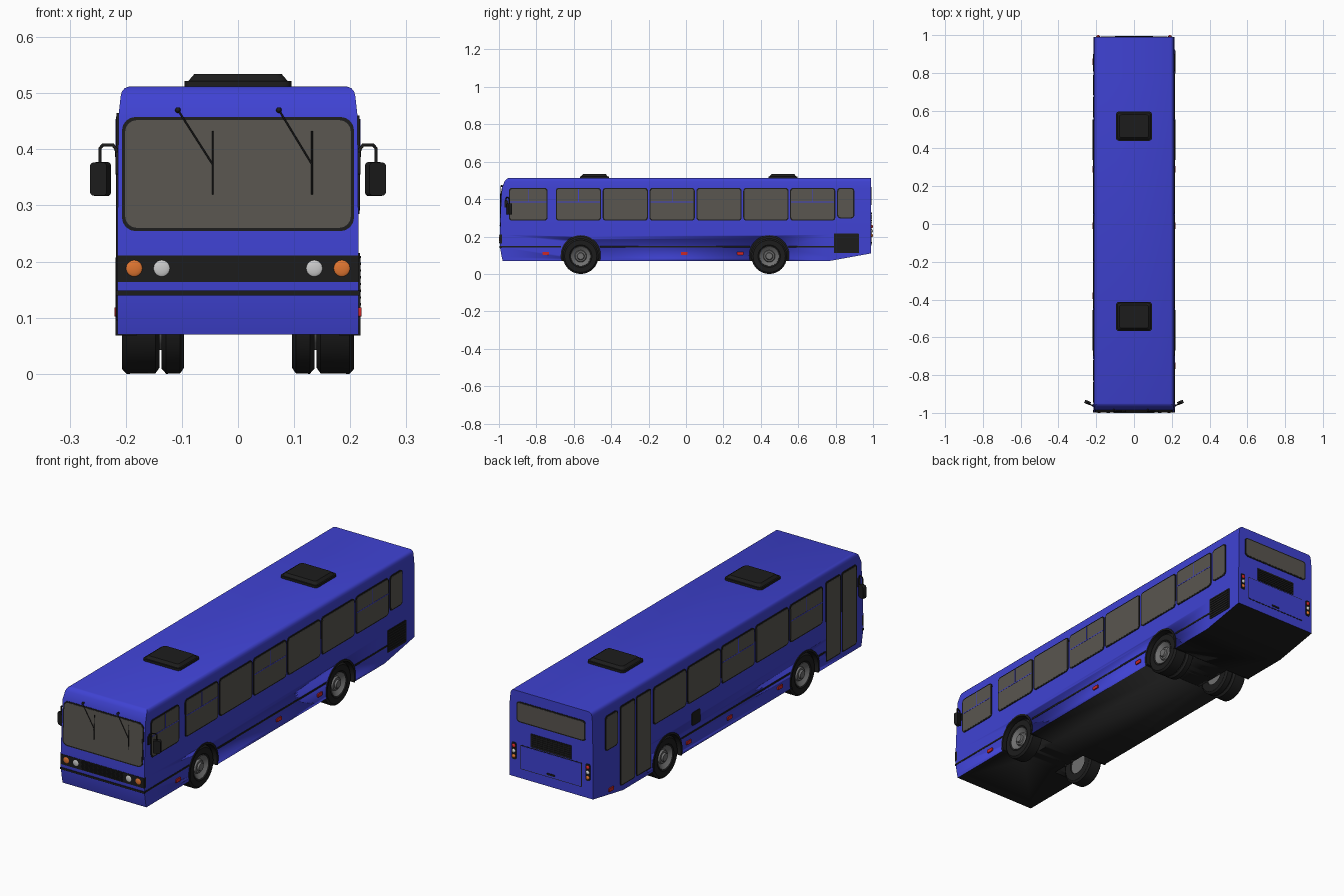
import bpy, bmesh, math
from mathutils import Vector, Matrix

if "Cube" in bpy.data.objects:
    bpy.data.objects.remove(bpy.data.objects["Cube"])

def mat(name, r, g, b):
    m = bpy.data.materials.new(name)
    m.diffuse_color = (r, g, b, 1)
    m.use_nodes = True
    m.node_tree.nodes["Principled BSDF"].inputs["Base Color"].default_value = m.diffuse_color
    return m

BLUE = mat("blue_paint", .05, .055, .65)
BLACK = mat("black_rubber", .012, .012, .012)
GLASS = mat("tinted_glass", .1, .092, .08)
STEEL = mat("steel", .16, .16, .16)
WHITE = mat("white_lens", .6, .6, .6)
ORANGE = mat("orange_lens", .75, .18, .03)
RED = mat("red_lens", .6, .02, .02)

def make(name, bm, *mats):
    bmesh.ops.recalc_face_normals(bm, faces=bm.faces)
    me = bpy.data.meshes.new(name)
    bm.to_mesh(me)
    bm.free()
    for m in mats:
        me.materials.append(m)
    ob = bpy.data.objects.new(name, me)
    bpy.context.collection.objects.link(ob)
    bpy.ops.object.select_all(action='DESELECT')
    ob.select_set(True)
    bpy.context.view_layer.objects.active = ob
    bpy.ops.object.shade_smooth_by_angle(angle=math.radians(32))
    return ob

X, Y, Z = Vector((1, 0, 0)), Vector((0, 1, 0)), Vector((0, 0, 1))

def panel(name, c, u, v, w, h, r, m, d=.002, back=.01, inset=0):
    """Rounded rectangle on the plane u, v, standing d proud of its centre."""
    u, v, c = Vector(u).normalized(), Vector(v).normalized(), Vector(c)
    n = u.cross(v)
    bm = bmesh.new()
    rings = []
    for depth, ins in ((-back, 0), (d, inset)):
        ring = []
        for k, (sx, sy) in enumerate(((1, 1), (-1, 1), (-1, -1), (1, -1))):
            for j in range(5 if r else 1):
                a = math.pi / 2 * (k + j / 4)
                p = sx * (w/2 - r - ins) + r * math.cos(a) * (r > 0)
                q = sy * (h/2 - r - ins) + r * math.sin(a) * (r > 0)
                ring.append(bm.verts.new(c + u*p + v*q + n*depth))
        rings.append(ring)
        bm.faces.new(ring)
    a, b = rings
    for i in range(len(a)):
        j = (i + 1) % len(a)
        bm.faces.new((a[i], a[j], b[j], b[i]))
    return make(name, bm, m)

def side(name, s, y0, y1, z0, z1, r, m, d=.002):
    return panel(name, (s * .2145, (y0+y1)/2, (z0+z1)/2), s * Y, Z, y1-y0, z1-z0, r, m, d)

def window(name, s, y0, y1, z0, z1, r=.016, slider=False):
    side(name + "_seal", s, y0, y1, z0, z1, r, BLACK)
    e = .006
    side(name + "_glass", s, y0+e, y1-e, z0+e, z1-e, r-.004, GLASS, .0028)
    if slider:
        ym = (y0 + y1) / 2
        side(name + "_vent_rail", s, y0+e, y1-e, .383, .387, 0, BLUE, .0036)
        side(name + "_vent_post", s, ym-.002, ym+.002, .387, z1-e, 0, BLUE, .0036)

def lathe(name, prof, s, y, z, m, n=40):
    """Revolve (x, radius) points about a cross-axle."""
    bm = bmesh.new()
    vs = [bm.verts.new((s*x, y, z + r)) for x, r in prof]
    es = [bm.edges.new(p) for p in zip(vs, vs[1:])]
    bmesh.ops.spin(bm, geom=vs + es, cent=(0, y, z), axis=X, angle=2*math.pi, steps=n)
    bmesh.ops.remove_doubles(bm, verts=bm.verts, dist=1e-5)
    return make(name, bm, m)

def dome(name, c, r, m, depth):
    bm = bmesh.new()
    bmesh.ops.create_uvsphere(bm, u_segments=24, v_segments=12, radius=1,
        matrix=Matrix.Translation(c) @ Matrix.Diagonal((r, depth, r, 1)))
    make(name, bm, m)

def rod(name, pts, r):
    cu = bpy.data.curves.new(name, 'CURVE')
    cu.dimensions, cu.bevel_depth, cu.bevel_resolution, cu.use_fill_caps = '3D', r, 2, True
    sp = cu.splines.new('POLY')
    sp.points.add(len(pts) - 1)
    for p, co in zip(sp.points, pts):
        p.co = (*co, 1)
    cu.materials.append(BLACK)
    bpy.context.collection.objects.link(bpy.data.objects.new(name, cu))

# Body shell: half width, height and front y per level, lofted to the rear
levels = [(.215, .07, -.98), (.215, .09, -.985), (.215, .145, -.995), (.215, .21, -.995),
          (.213, .46, -.984), (.209, .495, -.97), (.207, .503, -.964), (.202, .509, -.956), (.194, .512, -.95)]
n = len(levels)
bm = bmesh.new()
rings = []
for st in range(3):
    ring = []
    for s, lv in ((1, levels), (-1, levels[::-1])):
        for x, z, yf in lv:
            if st == 2:
                z = {.07: .11, .09: .125}.get(z, z)
            ring.append(bm.verts.new((s*x, (yf, .77, .99)[st], z)))
    rings.append(ring)
for a, b in zip(rings, rings[1:]):
    for i in range(2*n):
        j = (i + 1) % (2*n)
        bm.faces.new((a[i], a[j], b[j], b[i]))
for ring in (rings[0], rings[2]):
    for i in range(n - 1):
        bm.faces.new((ring[i], ring[i+1], ring[2*n-2-i], ring[2*n-1-i]))
bm.normal_update()
body = make("body_shell", bm, BLUE, BLACK)
for p in body.data.polygons:
    if p.normal.z < -.9:
        p.material_index = 1

# Wheel wells cut out of the body
WHEELS = (("front", -.563), ("rear", .445))
for tag, y in WHEELS:
    for s in (1, -1):
        cut = lathe("well_cutter", [(.09, 0), (.09, .102), (.3, .102), (.3, 0)], s, y, .1, BLUE)
        cut.data.materials.append(BLACK)
        for p in cut.data.polygons:
            p.material_index = 1
        cut.hide_render = True
        md = body.modifiers.new("well", 'BOOLEAN')
        md.operation, md.solver, md.object = 'DIFFERENCE', 'EXACT', cut
        bpy.context.view_layer.objects.active = body
        bpy.ops.object.modifier_apply(modifier=md.name)
        bpy.data.objects.remove(cut)

# Wheels and arch trims
for tag, y in WHEELS:
    for s in (1, -1):
        nm = f"{tag}_{'right' if s > 0 else 'left'}"
        inner = .14
        for k, (x0, x1) in enumerate([(.14, .207)] + ([(.096, .136)] if tag == "rear" else [])):
            lathe(f"{nm}_tyre_{k}", [(x0, .05), (x0, .084), (x0+.007, .094), (x1-.008, .095),
                  (x1, .086), (x1, .06), (x1-.006, .052)], s, y, .095, BLACK)
            inner = x0
        lathe(nm + "_hub", [(inner+.008, 0), (inner+.008, .052), (.2, .054), (.204, .052), (.198, .045),
              (.19, .032), (.197, .028), (.198, .02), (.206, .017), (.206, 0)], s, y, .095, STEEL)
        bm = bmesh.new()
        prev = None
        for i in range(29):
            a = math.radians(-17 + 214 * i / 28)
            cur = [bm.verts.new((s*x, y + r*math.cos(a), .1 + r*math.sin(a)))
                   for x, r in ((.18, .098), (.2185, .098), (.2185, .107), (.18, .107))]
            if prev:
                for j in range(4):
                    bm.faces.new((prev[j], prev[(j+1) % 4], cur[(j+1) % 4], cur[j]))
            else:
                bm.faces.new(cur)
            prev = cur
        bm.faces.new(prev)
        make(nm + "_arch", bm, BLACK)

# Side windows
for s, tag in ((1, "right"), (-1, "left")):
    for k in range(6):
        y0 = -.696 + .2505 * k
        window(f"{tag}_window_{k}", s, y0, y0 + .242, .285, .46, slider=k in (0, 2, 5) and (s > 0 or k < 5) )if not (s < 0 and k == 5) else None
    window(f"{tag}_quarter_window", s, .808, .9, .297, .46)
window("driver_window", 1, -.947, -.74, .285, .46, slider=True)

# Doors on the left
for tag, y0, y1 in (("rear", .565, .79), ("front", -.945, -.72)):
    m = (y0 + y1) / 2
    window(tag + "_door_leaf_a", -1, y0, m - .005, .095, .465, .01)
    window(tag + "_door_leaf_b", -1, m + .005, y1, .095, .465, .01)

# Side trim strips, markers, vent and flap
for s, spans in ((1, ((-.99, -.667), (-.459, .341), (.549, .79))), (-1, ((-.715, -.667), (-.459, .341)))):
    for a, b in spans:
        side("side_trim", s, a, b, .141, .149, 0, BLACK)
for s, ys in ((1, (-.75, -.01, .29)), (-1, (-.38, -.01, .29, .86))):
    for y in ys:
        side("side_marker", s, y-.017, y+.017, .102, .118, .003, RED, .006)
side("engine_vent", 1, .79, .925, .112, .215, .003, BLACK, .003)
for k in range(8):
    z = .122 + .012 * k
    side("engine_vent_slat", 1, .797, .918, z, z + .004, 0, BLACK, .005)
side("fuel_flap", -1, .205, .265, .175, .235, .006, BLACK, .003)

# Windscreen, grille band and bumper strip
fv = (0, .011, .25)
panel("windscreen_seal", (0, -.9886, .356), X, fv, .414, .204, .025, BLACK)
panel("windscreen_glass", (0, -.9886, .356), X, fv, .402, .192, .02, GLASS, .003)
panel("grille_band", (0, -.995, .187), X, Z, .431, .047, 0, BLACK)
for k in range(7):
    panel("grille_slat", (0, -.995, .168 + .0062*k), X, Z, .215, .003, 0, BLACK, .0045)
panel("bumper_strip", (0, -.994, .144), X, Z, .434, .009, 0, BLACK, .004)
for s in (1, -1):
    dome("headlight", (s*.136, -.996, .188), .015, WHITE, .004)
    dome("turn_signal", (s*.185, -.996, .188), .015, ORANGE, .004)

# Wipers
for x0, x1 in ((-.107, -.045), (.073, .132)):
    dome("wiper_pivot", (x0, -.985, .47), .005, BLACK, .008)
    rod("wiper_arm", [(x0, -.99, .47), (x1, -.994, .373)], .0015)
    rod("wiper_blade", [(x1, -.994, .32), (x1, -.99, .433)], .0016)

# Mirrors
for s in (1, -1):
    rod("mirror_arm", [(s*.214, -.962, .365), (s*.217, -.962, .4), (s*.223, -.96, .408),
        (s*.24, -.95, .408), (s*.246, -.947, .402), (s*.246, -.947, .37)], .003)
    side("mirror_mount", s, -.97, -.953, .355, .395, .004, BLACK, .004)
    panel("mirror_housing", (s*.2455, -.945, .347), (.92, s*.39, 0), Z, .034, .061, .007, BLACK, .009, .009, .001)

# Rear end
R = -X
panel("rear_window_seal", (0, .99, .417), R, Z, .354, .096, .014, BLACK)
panel("rear_window_glass", (0, .99, .417), R, Z, .342, .084, .01, GLASS, .003)
panel("rear_hatch_gap", (0, .99, .209), R, Z, .316, .112, .004, BLACK, .001)
panel("rear_hatch", (0, .99, .209), R, Z, .31, .106, .004, BLUE, .002)
panel("rear_hatch_handle", (0, .99, .168), R, Z, .04, .008, .002, BLACK, .005)
panel("rear_vent", (0, .99, .3), R, Z, .21, .062, .003, BLACK, .003)
for k in range(6):
    panel("rear_vent_slat", (0, .99, .277 + .0092*k), R, Z, .2, .004, 0, BLACK, .005)
for s in (1, -1):
    panel("tail_lamp_base", (s*.19, .99, .23), R, Z, .022, .078, .006, BLACK, .003)
    for z, m in ((.254, RED), (.23, WHITE), (.206, ORANGE)):
        dome("tail_lamp", (s*.19, .993, z), .009, m, .007)

# Roof hatches
for y in (-.49, .518):
    panel("roof_hatch_base", (0, y, .512), X, Y, .19, .155, .015, BLACK, .01)
    panel("roof_hatch_lid", (0, y, .522), X, Y, .18, .145, .012, BLACK, .012, .002, .012)
